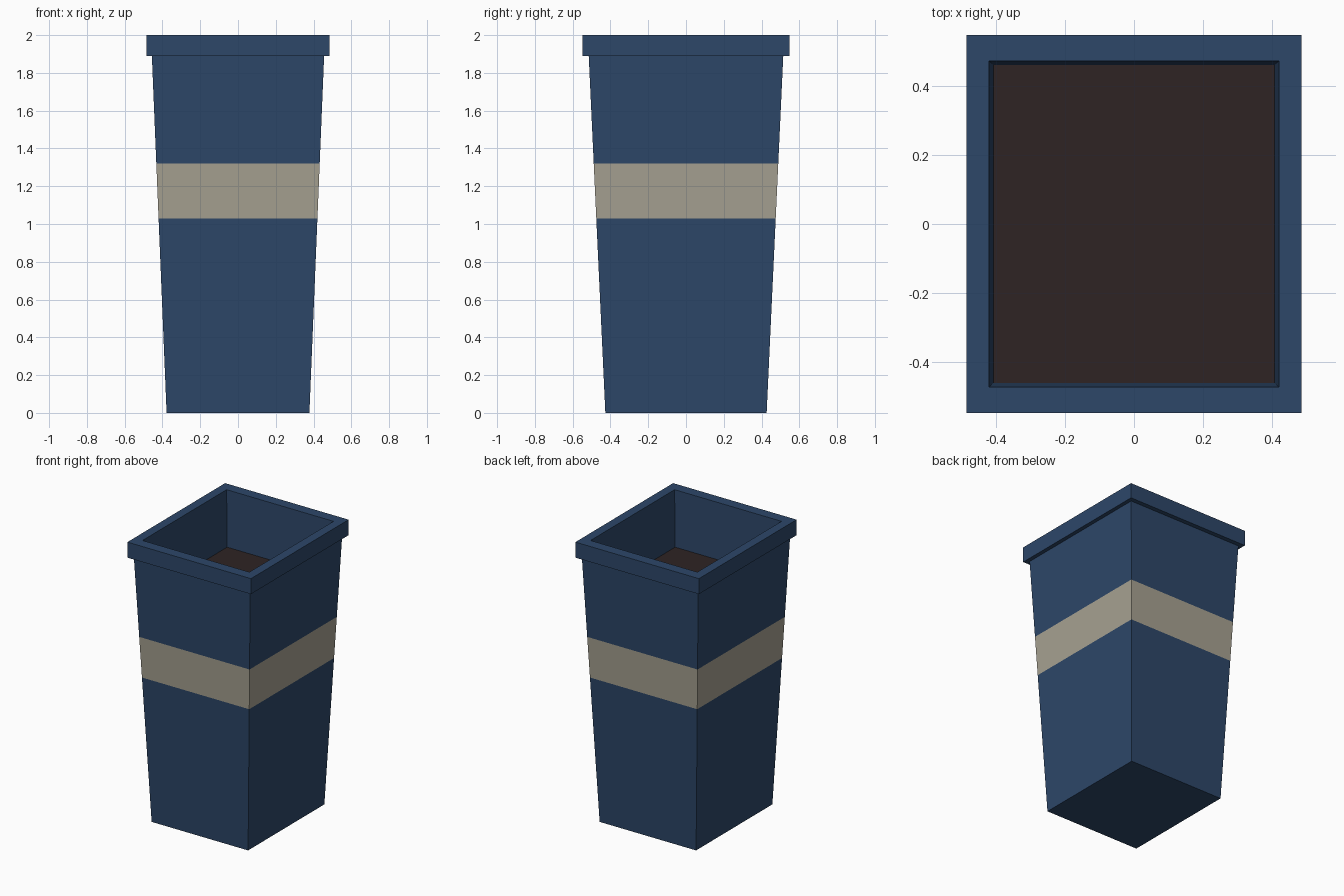
import bpy, bmesh

if "Cube" in bpy.data.objects:
    bpy.data.objects.remove(bpy.data.objects["Cube"])


def material(name, rgb):
    # sRGB 0-255 to linear
    lin = [(c / 255 / 12.92) if c < 11 else ((c / 255 + 0.055) / 1.055) ** 2.4 for c in rgb]
    m = bpy.data.materials.new(name)
    m.diffuse_color = (*lin, 1)
    m.use_nodes = True
    m.node_tree.nodes["Principled BSDF"].inputs["Base Color"].default_value = m.diffuse_color
    return m


BLUE = material("navy_blue", (45, 71, 105))
CREAM = material("warm_beige", (167, 162, 146))
DARK = material("dark_brown", (46, 36, 35))


def loft(name, rings, mats, cap_start=False, cap_end=False):
    """Skin rectangular rings (half_x, half_y, z); mats gives the slot of each strip."""
    bm = bmesh.new()
    loops = [[bm.verts.new((sx * hx, sy * hy, z))
              for sx, sy in ((-1, -1), (1, -1), (1, 1), (-1, 1))]
             for hx, hy, z in rings]
    for a, b, slot in zip(loops, loops[1:], mats):
        for i in range(4):
            j = (i + 1) % 4
            bm.faces.new((a[i], a[j], b[j], b[i])).material_index = slot
    if cap_start:
        bm.faces.new(loops[0][::-1])
    if cap_end:
        bm.faces.new(loops[-1])
    me = bpy.data.meshes.new(name)
    bm.to_mesh(me)
    bm.free()
    for m in (BLUE, CREAM):
        me.materials.append(m)
    ob = bpy.data.objects.new(name, me)
    bpy.context.collection.objects.link(ob)
    return ob


def wall(z):
    # tapered outer wall at height z
    t = z / 1.89
    return (0.378 + 0.078 * t, 0.427 + 0.088 * t, z)


# Bin shell: tapered outside with band, overhanging rim, inner walls
loft("bin_shell",
     [wall(0), wall(1.03), wall(1.32), wall(1.89),
      (0.484, 0.547, 1.89), (0.484, 0.547, 2.0),
      (0.419, 0.471, 2.0), (0.407, 0.460, 1.60)],
     [0, 1, 0, 0, 0, 0, 0], cap_start=True)

# Dark floor inside the opening
floor = loft("inner_floor", [(0.407, 0.460, 1.60)], [], cap_end=True)
floor.data.materials.clear()
floor.data.materials.append(DARK)
